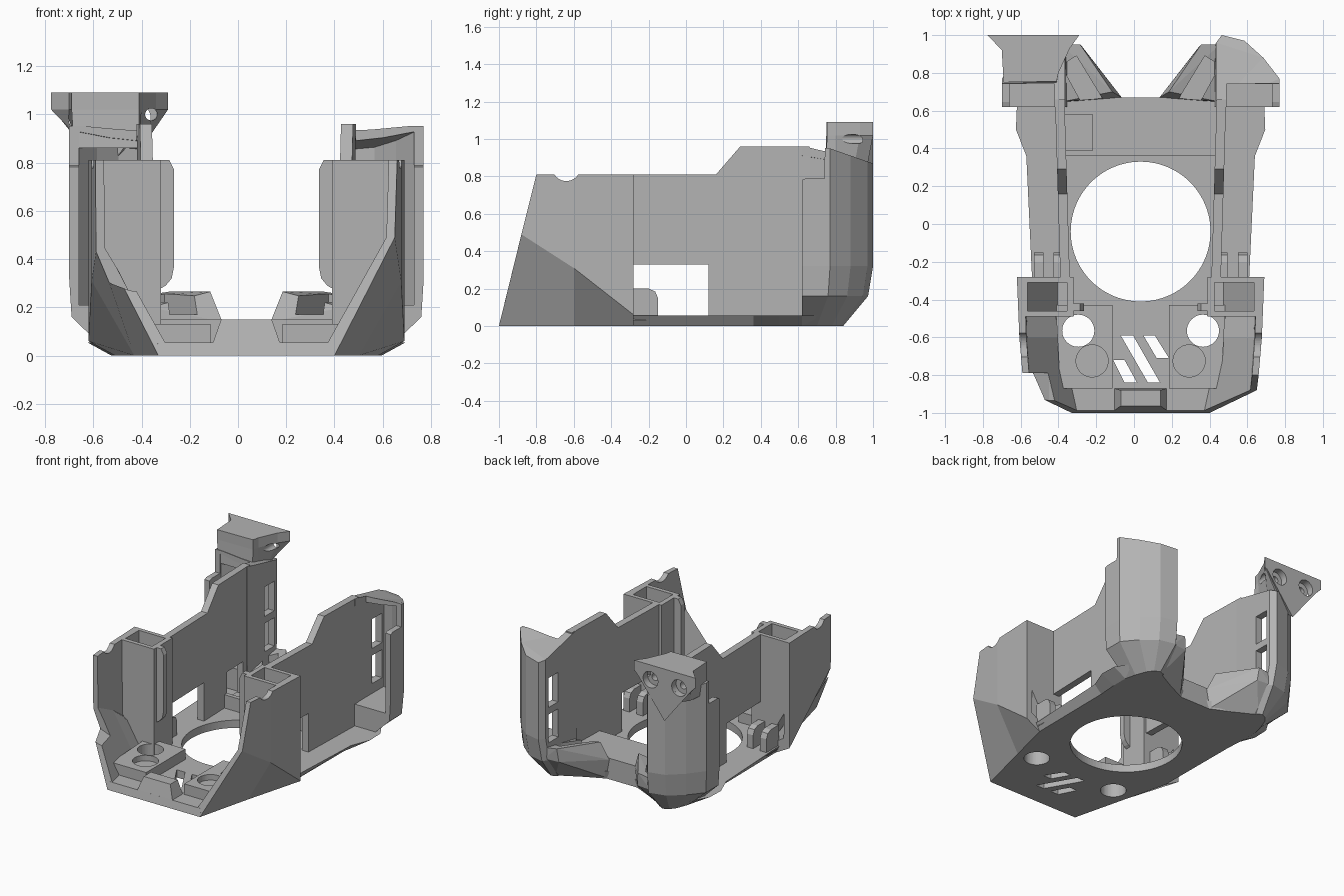
import bpy, bmesh, math

old = bpy.data.objects.get("Cube")
if old:
    bpy.data.objects.remove(old, do_unlink=True)

CX = 0.035          # mirror axis of the body
mat = bpy.data.materials.new("plain grey")
mat.use_nodes = True
GREY = (0.45, 0.45, 0.45, 1)
mat.diffuse_color = GREY
mat.node_tree.nodes["Principled BSDF"].inputs["Base Color"].default_value = GREY


def finish(name, bm):
    bmesh.ops.recalc_face_normals(bm, faces=bm.faces)
    me = bpy.data.meshes.new(name)
    bm.to_mesh(me)
    bm.free()
    me.materials.append(mat)
    ob = bpy.data.objects.new(name, me)
    bpy.context.scene.collection.objects.link(ob)
    return ob


def loft(name, loops):
    """Closed solid through matching loops of points."""
    bm = bmesh.new()
    rings = [[bm.verts.new(p) for p in lp] for lp in loops]
    n = len(rings[0])
    for a, b in zip(rings, rings[1:]):
        for i in range(n):
            j = (i + 1) % n
            bm.faces.new((a[i], a[j], b[j], b[i]))
    caps = [bm.faces.new(rings[0]), bm.faces.new(rings[-1])]
    bm.normal_update()
    bmesh.ops.triangulate(bm, faces=caps)
    return finish(name, bm)


def hull(name, pts):
    bm = bmesh.new()
    for p in pts:
        bm.verts.new(p)
    bmesh.ops.convex_hull(bm, input=bm.verts)
    return finish(name, bm)


def prism(name, pts, axis, a, b):
    """Extrude a 2D outline along an axis from a to b."""
    def put(p, h):
        q = list(p)
        q.insert(axis, h)
        return q
    return loft(name, [[put(p, h) for p in pts] for h in (a, b)])


def box(name, x0, x1, y0, y1, z0, z1):
    return prism(name, [(x0, y0), (x1, y0), (x1, y1), (x0, y1)], 2, z0, z1)


def cyl(name, u, v, r, axis, a, b, n=48):
    ring = [(u + r * math.cos(t * math.tau / n), v + r * math.sin(t * math.tau / n)) for t in range(n)]
    return prism(name, ring, axis, a, b)


def cut(ob, cutters):
    """Subtract the cutters, bake the result and delete them."""
    for c in cutters:
        c.hide_render = True
        m = ob.modifiers.new("cut", 'BOOLEAN')
        m.operation, m.solver, m.object = 'DIFFERENCE', 'EXACT', c
    dg = bpy.context.evaluated_depsgraph_get()
    me = bpy.data.meshes.new_from_object(ob.evaluated_get(dg))
    ob.modifiers.clear()
    ob.data = me
    for c in cutters:
        bpy.data.objects.remove(c, do_unlink=True)


def X(s, r):
    return CX + s * r


def pts3(s, pts):
    return [(X(s, x), y, z) for x, y, z in pts]


def floor_hole(s):
    return cyl("cutter", X(s, .33), -.565, .085, 2, -.1, .3)


# Base plate with round opening, small holes and slanted vents
low = [(.365, -1), (.545, -.28), (.55, .36), (.56, .5), (.56, .62), (.48, .8), (.40, .8), (.12, .67)]
high = [(.368, -.987), (.575, -.28), (.605, .36), (.66, .5), (.655, .62), (.52, .84), (.42, .84), (.10, .67)]


def both(half, z):
    return [(X(1, x), y, z) for x, y in half] + [(X(-1, x), y, z) for x, y in reversed(half)]


base = loft("base_plate", [both(low, 0), both(high, .055)])
vents = [[(-.07, -.59), (-.005, -.59), (.138, -.84), (.074, -.84)],
         [(.05, -.59), (.11, -.59), (.185, -.71), (.12, -.71)],
         [(-.11, -.72), (-.05, -.72), (.016, -.84), (-.05, -.84)]]
cut(base, [cyl("cutter", CX, -.04, .37, 2, -.1, .2, 96), floor_hole(1), floor_hole(-1)]
    + [prism("cutter", v, 2, -.1, .2) for v in vents])

# Raised middle of the front lip
hull("front_lip", [(X(s, r), y, z) for s in (1, -1) for r, y, z in
                   ((.14, -.988, .05), (.14, -.87, .05), (.105, -.963, .15), (.105, -.88, .15))])

# Rear crossbar with one pocket
bar = box("rear_crossbar", X(-1, .42), X(1, .42), .36, .67, 0, .15)
cut(bar, [box("cutter", -.41, -.22, .39, .58, .07, .3)])


def roof(y):
    return .96 - .35 * max(0, y - .74)


for s, side in ((1, "left"), (-1, "right")):
    # Front mounting block with a through hole and a blind hole
    block = loft(side + "_front_block", [
        pts3(s, [(.15, -.87, .04), (.375, -.87, .04), (.43, -.43, .04), (.15, -.43, .04)]),
        pts3(s, [(.15, -.87, .13), (.425, -.87, .13), (.45, -.43, .13), (.15, -.43, .13)])])
    cut(block, [floor_hole(s), cyl("cutter", X(s, .257), -.725, .085, 2, .09, .3)])

    # Flared front wing
    front = [(.32, -1, 0), (.365, -1, 0), (.615, -.88, .49), (.625, -.80, .81),
             (.59, -.80, .81), (.58, -.88, .49), (.335, -.988, .05)]
    mid = [(.40, -.6, 0), (.465, -.6, 0), (.642, -.6, .31), (.642, -.6, .81),
           (.605, -.6, .81), (.60, -.6, .35), (.42, -.6, .05)]
    back = [(.45, -.28, 0), (.545, -.28, 0), (.655, -.28, .06), (.655, -.28, .81),
            (.615, -.28, .81), (.61, -.28, .12), (.50, -.28, .05)]
    wing = loft(side + "_front_wing", [pts3(s, p) for p in (front, mid, back)])
    tools = [cyl("cutter", -.64, .85, .075, 0, X(s, .5), X(s, .8)), floor_hole(s)]
    if s < 0:
        tools.append(prism("cutter", [(-.3, .25), (-.45, .27), (-.53, .3), (-.75, .52), (-.75, 1), (-.3, 1)],
                           1, -1.2, -.79))
    cut(wing, tools)

    # Hollow tower behind the wing, with a rounded flange
    tower = loft(side + "_tower", [
        pts3(s, [(.355, -.49, z), (r, -.49, z), (r, -.281, z), (.355, -.281, z)])
        for r, z in ((.46, .03), (.625, .32), (.625, .81))])
    cut(tower, [loft("cutter", [
        pts3(s, [(.39, -.46, z), (r, -.46, z), (r, -.31, z), (.39, -.31, z)])
        for r, z in ((.44, .12), (.60, .4), (.60, 1))])])
    flange = [(.37, .27), (.335, .29), (.31, .32), (.30, .37), (.30, .77), (.32, .81), (.37, .81)]
    prism(side + "_tower_flange", [(X(s, x), z) for x, z in flange], 1, -.46, -.42)

    # Thin side wall with a stepped top and a low window
    prof = [(-.29, .33), (.12, .33), (.12, .02), (.66, .02), (.66, .96), (.29, .96), (.16, .81), (-.29, .81)]
    wall = loft(side + "_side_wall", [[(X(s, .375 + .03 * (y + .28) + t), y, z) for y, z in prof]
                                      for t in (0, .05)])
    if s < 0:
        cut(wall, [box("cutter", -.5, -.25, .39, .58, .07, .30)])

    # Rounded tabs on the ledge
    tab = [(-.29, .03), (-.15, .03), (-.15, .15), (-.165, .185), (-.20, .2), (-.29, .2)]
    for k, r in enumerate((.41, .515)):
        prism(f"{side}_ledge_tab_{k + 1}", tab, 0, X(s, r), X(s, r + .05))

    # Rear column: curved shell under a sloping roof, open to the front
    plan = [(.40, .62), (.40, .96), (.43, 1.0), (.55, .97), (.65, .88), (.735, .77), (.735, .62)]
    foot = [(.40, .62), (.40, .82), (.44, .84), (.48, .82), (.51, .78), (.54, .7), (.56, .62)]
    rings = [[(x, y, 0) for x, y in foot],
             [(x - .01, .62 + (y - .62) * .93, .16) for x, y in plan],
             [(x, y, .32) for x, y in plan],
             [(x, y, roof(y)) for x, y in plan]]
    column = loft(side + "_rear_column", [pts3(s, r) for r in rings])
    hollow = [(.45, .5), (.45, .95), (.53, .93), (.62, .85), (.695, .75), (.695, .5)]
    cavity = loft("cutter", [pts3(s, [(x, y, .21) for x, y in hollow]),
                             pts3(s, [(x, y, roof(y) - .03) for x, y in hollow])])
    notch = prism("cutter", [(.5, .74), (.645, .79), (.74, .79), (.745, 1.1), (.5, 1.1)], 0, X(s, .455), X(s, .9))
    xs = sorted((X(s, .35), X(s, .47)))
    cut(column, [cavity, notch] + [box("cutter", xs[0], xs[1], .82, .93, a, b) for a, b in ((.28, .48), (.53, .74))])

    # Angled duct beside the column
    duct = hull(side + "_rear_duct", pts3(s, [
        (.12, .66, 0), (.42, .64, 0), (.42, .82, 0), (.31, .94, .17), (.42, .95, .17), (.10, .67, .14),
        (.15, .70, .265), (.32, .95, .265), (.42, .95, .25), (.40, .65, .20)]))
    slot = [(.20, .66), (.30, .62), (.42, .84), (.34, .89)]
    cut(duct, [prism("cutter", [(X(s, x), y) for x, y in slot], 2, .17, .4)])

# Flared head on the right column, with a pointed brace and screw holes
rim = [(-.775, 1), (-.70, .92), (-.69, .75), (-.41, .755), (-.40, .8), (-.34, .93), (-.29, 1)]
neck = [(-.62, .95), (-.66, .90), (-.68, .745), (-.41, .745), (-.41, .8), (-.40, .9), (-.42, .97)]
head = loft("head_block", [[(x, y, .86) for x, y in neck],
                           [(x, y, 1.02) for x, y in rim],
                           [(x, y, 1.09) for x, y in rim]])
brace = hull("head_brace", [(-.775, 1, 1.03), (-.29, 1, 1.03), (-.53, 1, .72), (-.53, .93, .78),
                            (-.66, .92, .97), (-.40, .92, .97)])
for part in (head, brace):
    cut(part, [cyl("cutter", x, .985, r, 1, a, 1.1)
               for x in (-.645, -.42) for r, a in ((.058, .95), (.025, .85))]
        + [cyl("cutter", -.36, 1.0, .025, 1, .6, .95)])
